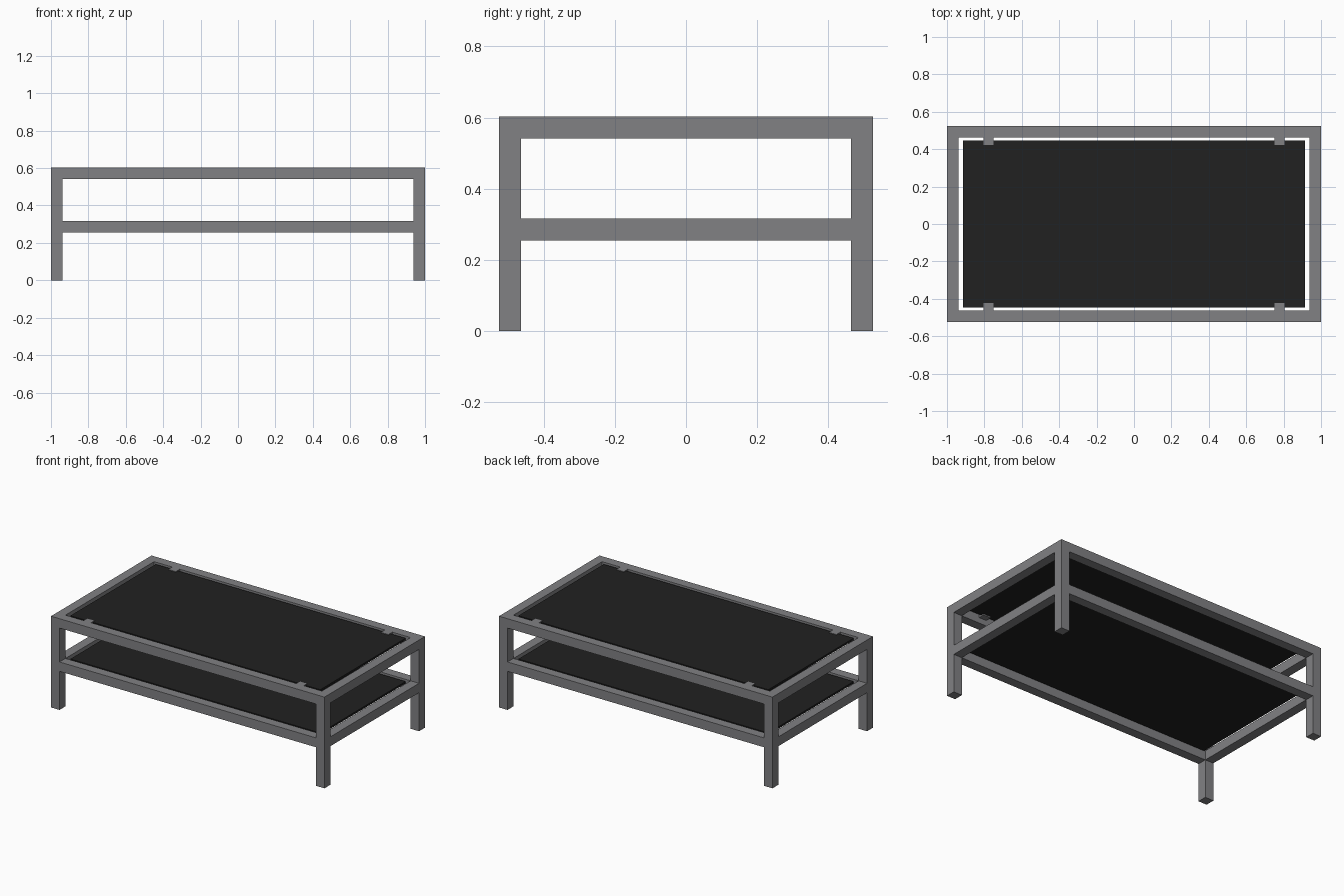
import bpy

cube = bpy.data.objects.get("Cube")
if cube:
    bpy.data.objects.remove(cube, do_unlink=True)


def material(name, rgb):
    mat = bpy.data.materials.new(name)
    mat.use_nodes = True
    colour = (*rgb, 1)
    mat.diffuse_color = colour
    mat.node_tree.nodes["Principled BSDF"].inputs["Base Color"].default_value = colour
    return mat


METAL = material("grey metal", (0.22, 0.22, 0.23))
PANEL = material("black panel", (0.015, 0.015, 0.015))


def box(name, low, high, mat):
    """Add a box spanning two opposite corners."""
    centre = [(a + b) / 2 for a, b in zip(low, high)]
    size = [b - a for a, b in zip(low, high)]
    bpy.ops.mesh.primitive_cube_add(size=1, location=centre)
    obj = bpy.context.object
    obj.name = name
    obj.scale = size
    bpy.ops.object.transform_apply(location=False, rotation=False, scale=True)
    obj.data.materials.append(mat)
    return obj


X, Y, TOP = 1.0, 0.525, 0.603   # outer half sizes and height
BAR = 0.062                     # square tube width
IX, IY = X - BAR, Y - BAR       # inner half sizes
SIDES = {"right": -1, "left": 1}
ENDS = {"front": -1, "back": 1}


def span(sign, inner, outer):
    return sorted((sign * inner, sign * outer))


# Legs
for side, sx in SIDES.items():
    for end, sy in ENDS.items():
        x0, x1 = span(sx, IX, X)
        y0, y1 = span(sy, IY, Y)
        box(f"{end}_{side}_leg", (x0, y0, 0), (x1, y1, TOP), METAL)

# Rails and panels of the two levels
for level, z1 in {"upper": TOP, "lower": 0.317}.items():
    z0 = z1 - BAR
    for end, sy in ENDS.items():
        y0, y1 = span(sy, IY, Y)
        box(f"{level}_{end}_rail", (-IX, y0, z0), (IX, y1, z1), METAL)
    for side, sx in SIDES.items():
        x0, x1 = span(sx, IX, X)
        box(f"{level}_{side}_rail", (x0, -IY, z0), (x1, IY, z1), METAL)
    box(f"{level}_panel", (-0.914, -0.446, z1 - 0.017), (0.914, 0.446, z1 - 0.004), PANEL)

# Clips holding the upper panel
for side, sx in SIDES.items():
    for end, sy in ENDS.items():
        x0, x1 = span(sx, 0.75, 0.805)
        y0, y1 = span(sy, 0.422, IY)
        box(f"{end}_{side}_clip", (x0, y0, TOP - 0.025), (x1, y1, TOP), METAL)
